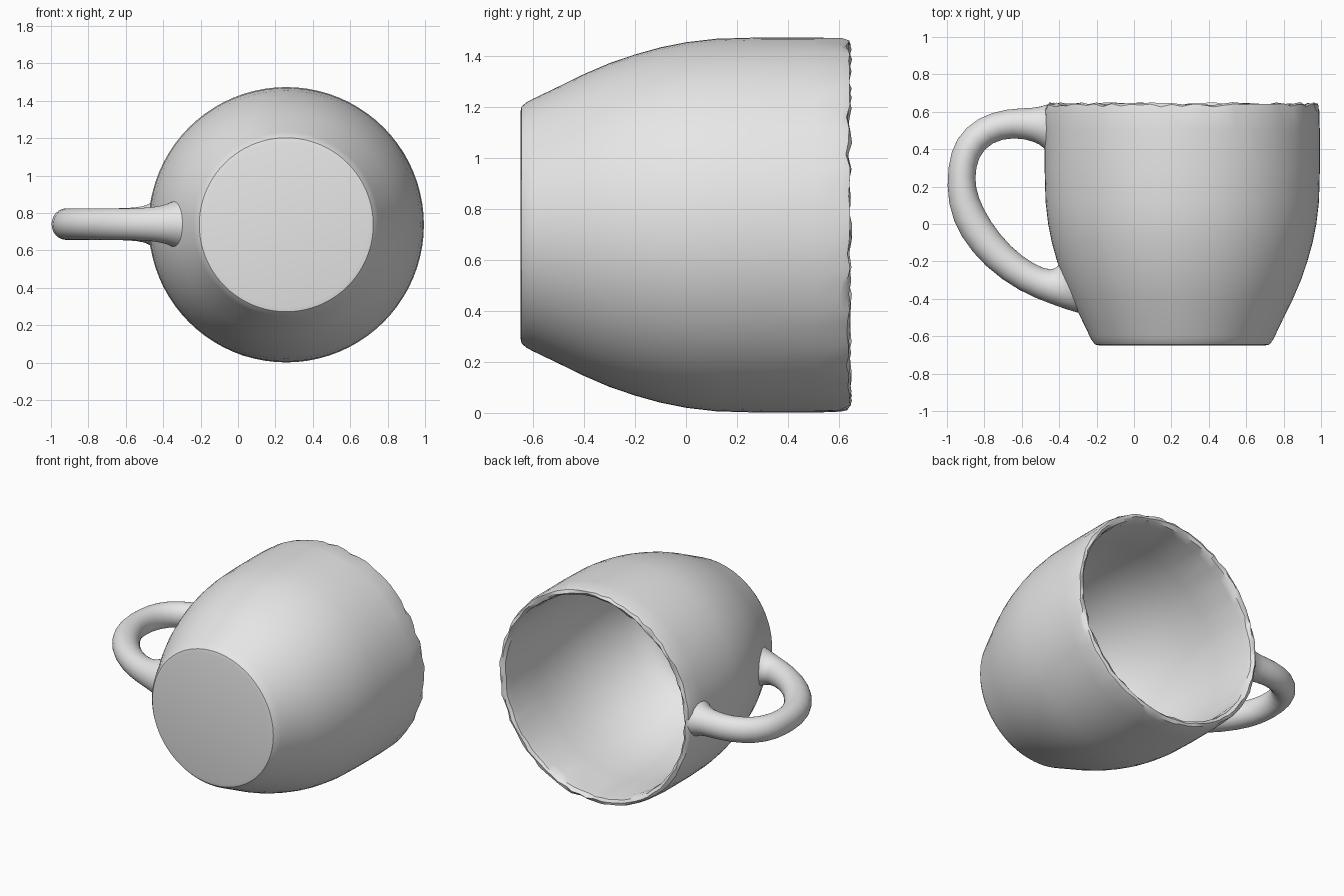
import bpy, bmesh, math, random
from mathutils import Vector

if "Cube" in bpy.data.objects:
    bpy.data.objects.remove(bpy.data.objects["Cube"])

random.seed(4)
CX, CZ = 0.258, 0.737      # cup axis runs along y through this point

glaze = bpy.data.materials.new("grey_ceramic")
glaze.diffuse_color = (0.8, 0.8, 0.8, 1)
glaze.use_nodes = True
glaze.node_tree.nodes["Principled BSDF"].inputs["Base Color"].default_value = glaze.diffuse_color


def finish(name, bm, angle):
    bmesh.ops.recalc_face_normals(bm, faces=bm.faces)
    me = bpy.data.meshes.new(name)
    bm.to_mesh(me)
    bm.free()
    me.materials.append(glaze)
    ob = bpy.data.objects.new(name, me)
    bpy.context.collection.objects.link(ob)
    bpy.ops.object.select_all(action='DESELECT')
    ob.select_set(True)
    bpy.context.view_layer.objects.active = ob
    bpy.ops.object.shade_smooth_by_angle(angle=math.radians(angle))
    return ob


def bridge(bm, rings):
    for a, b in zip(rings, rings[1:]):
        n = len(a)
        for i in range(n):
            j = (i + 1) % n
            bm.faces.new((a[i], a[j], b[j], b[i]))


# Cup: (y, radius) from outside base, over the rim, to the inside floor
outer = [(-0.65, 0.44), (-0.645, 0.465), (-0.625, 0.482), (-0.6, 0.495),
         (-0.5, 0.543), (-0.4, 0.592), (-0.3, 0.635), (-0.2, 0.669),
         (-0.1, 0.697), (0.0, 0.717), (0.12, 0.731), (0.3, 0.736),
         (0.5, 0.736), (0.61, 0.735)]
rim = [(0.64, 0.727), (0.648, 0.708), (0.635, 0.69)]
inner = [(0.59, 0.683), (0.3, 0.683), (0.1, 0.675), (-0.1, 0.645),
         (-0.3, 0.582), (-0.45, 0.508), (-0.53, 0.45), (-0.565, 0.39),
         (-0.58, 0.3), (-0.585, 0.15)]
SEG = 80
bm = bmesh.new()
rings = []
for y, r in outer + rim + inner:
    chipped = (y, r) in rim or y in (0.61, 0.59)
    ring = []
    for i in range(SEG):
        a = math.tau * i / SEG
        dy = random.uniform(-0.014, 0.004) if chipped else 0
        dr = random.uniform(-0.006, 0.002) if chipped else 0
        ring.append(bm.verts.new((CX + (r + dr) * math.cos(a), y + dy,
                                  CZ + (r + dr) * math.sin(a))))
    rings.append(ring)
bridge(bm, rings)
bm.faces.new(rings[0])
bm.faces.new(rings[-1])
finish("cup_body", bm, 35)

# Handle: (outer x, outer y, inner x, inner y, half height) per cross-section
sections = [
    (-0.45, 0.645, -0.45, 0.37, 0.125), (-0.485, 0.635, -0.485, 0.41, 0.105),
    (-0.53, 0.62, -0.53, 0.44, 0.09), (-0.68, 0.62, -0.64, 0.465, 0.085),
    (-0.84, 0.572, -0.76, 0.44, 0.085), (-0.957, 0.46, -0.835, 0.36, 0.085),
    (-1.0, 0.31, -0.852, 0.24, 0.085), (-1.0, 0.10, -0.835, 0.145, 0.085),
    (-0.93, -0.07, -0.77, 0.015, 0.085), (-0.80, -0.23, -0.66, -0.125, 0.085),
    (-0.61, -0.365, -0.53, -0.22, 0.085), (-0.44, -0.43, -0.44, -0.25, 0.092),
    (-0.34, -0.465, -0.408, -0.225, 0.11), (-0.285, -0.48, -0.375, -0.19, 0.13)]
SIDES = 20
bm = bmesh.new()
rings = []
for ox, oy, ix, iy, h in sections:
    mid = Vector((ox + ix, oy + iy, 2 * CZ + 0.006)) / 2
    half = Vector((ox - ix, oy - iy, 0)) / 2
    rings.append([bm.verts.new(mid + half * math.cos(t) + Vector((0, 0, h * math.sin(t))))
                  for t in (math.tau * k / SIDES for k in range(SIDES))])
bridge(bm, rings)
handle = finish("handle", bm, 60)
handle.modifiers.new("smooth", 'SUBSURF').levels = 1
handle.modifiers["smooth"].render_levels = 1
